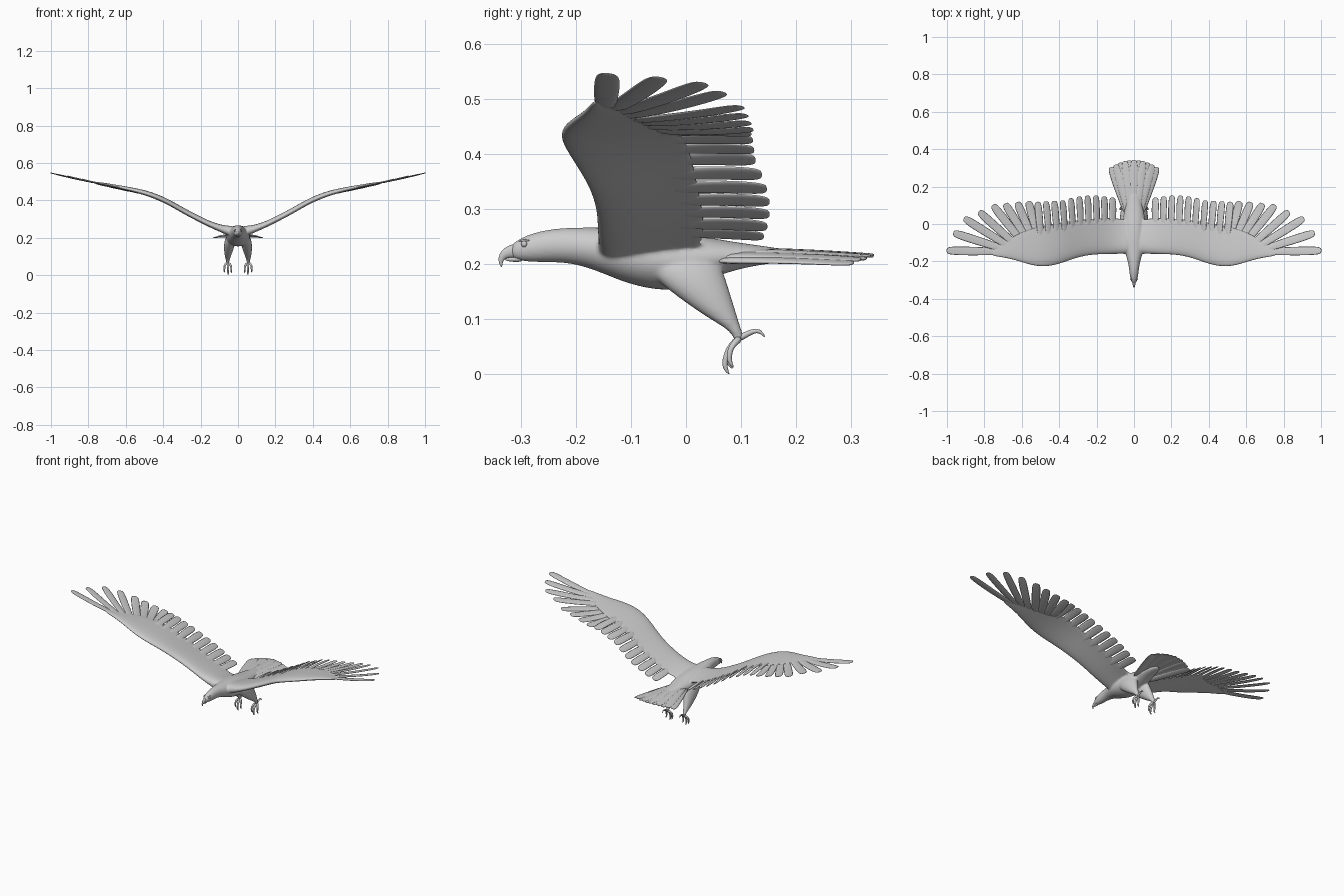
import bpy, bmesh, math
from mathutils import Vector

if "Cube" in bpy.data.objects:
    bpy.data.objects.remove(bpy.data.objects["Cube"])


# ---------- helpers ----------
def loft(bm, rings):
    """Skin a list of equal-length point rings and cap both ends."""
    vs = [[bm.verts.new(p) for p in r] for r in rings]
    n = len(vs[0])
    for a, b in zip(vs, vs[1:]):
        for i in range(n):
            j = (i + 1) % n
            bm.faces.new((a[i], a[j], b[j], b[i]))
    bm.faces.new(vs[0][::-1])
    bm.faces.new(vs[-1])


def finish(bm, name, mirror=False, sub=2, blend=False):
    """Make the object; blend fuses overlapping pieces into one soft skin."""
    bmesh.ops.recalc_face_normals(bm, faces=bm.faces[:])
    me = bpy.data.meshes.new(name)
    bm.to_mesh(me)
    bm.free()
    for p in me.polygons:
        p.use_smooth = True
    ob = bpy.data.objects.new(name, me)
    bpy.context.collection.objects.link(ob)
    if mirror:
        m = ob.modifiers.new("Mirror", 'MIRROR')
        m.use_mirror_merge = False
    s = ob.modifiers.new("Smooth", 'SUBSURF')
    s.levels = s.render_levels = sub
    if blend:
        r = ob.modifiers.new("Fuse", 'REMESH')
        r.mode = 'VOXEL'
        r.voxel_size = .004
        r.use_smooth_shade = True
        k = ob.modifiers.new("Relax", 'SMOOTH')
        k.factor, k.iterations = .5, 6
    return ob


def ellipse(c, u, v, n=16):
    return [c + u * math.cos(2 * math.pi * i / n) + v * math.sin(2 * math.pi * i / n)
            for i in range(n)]


def tube(bm, pts, radii, flat=1.0, n=10):
    """Round tube along a path; flat scales its sideways radius."""
    pts = [Vector(p) for p in pts]
    rings = []
    for i, (p, r) in enumerate(zip(pts, radii)):
        d = (pts[min(i + 1, len(pts) - 1)] - pts[max(i - 1, 0)]).normalized()
        v = d.cross(Vector((1, 0, 0))).normalized()
        u = v.cross(d).normalized()
        rings.append(ellipse(p, u * r * flat, v * r, n))
    loft(bm, rings)


def feather(bm, root, tip, half, up, thick=0.004, bow=0.0):
    """Thin blade with a lens section and a rounded tip."""
    root, tip = Vector(root), Vector(tip)
    d = tip - root
    side = d.cross(Vector(up)).normalized()
    nrm = side.cross(d).normalized()
    rings = []
    for t, w in ((0, .75), (.25, .88), (.5, .97), (.75, 1), (.9, .93), (.97, .75), (1, .4)):
        c = root + d * t + nrm * bow * math.sin(math.pi * t)
        h = nrm * thick * (1 - .6 * t)
        s = side * half * w
        rings.append([c - s, c - s * .6 + h, c + s * .6 + h,
                      c + s, c + s * .6 - h, c - s * .6 - h])
    loft(bm, rings)


# ---------- section tables ----------
# body with head and neck: y, top, bottom, half width
BODY = [(-.320, .235, .212, .008), (-.303, .248, .206, .017), (-.275, .259, .203, .023),
        (-.240, .266, .204, .027), (-.200, .268, .200, .033), (-.160, .268, .187, .047),
        (-.110, .268, .165, .060), (-.060, .266, .153, .066), (-.010, .260, .151, .066),
        (.040, .250, .172, .060), (.090, .241, .190, .047), (.140, .234, .200, .036),
        (.200, .225, .207, .018)]
# wing: x, leading y, trailing y, z, thickness
WING = [(.01, -.165, .035, .225, .075), (.05, -.161, .030, .235, .058), (.09, -.161, .030, .247, .044),
        (.15, -.162, .035, .270, .037), (.22, -.164, .030, .305, .036), (.30, -.178, .022, .347, .036),
        (.38, -.209, .012, .395, .035), (.47, -.233, -.003, .432, .032), (.55, -.222, -.025, .453, .026),
        (.63, -.194, -.055, .470, .020), (.70, -.178, -.100, .484, .015), (.77, -.169, -.128, .497, .009)]
FOIL = [(0, 0), (.03, .3), (.15, .52), (.4, .48), (.75, .25), (1, .06),
        (1, -.06), (.75, -.15), (.4, -.36), (.15, -.45), (.03, -.3)]
# legs: z, centre x, centre y, half width, half depth
LEG = [(.215, .034, -.010, .026, .066), (.190, .040, -.001, .032, .070), (.160, .046, .018, .030, .060),
       (.130, .051, .043, .024, .044), (.105, .054, .065, .018, .029), (.085, .055, .085, .012, .015),
       (.072, .055, .095, .009, .010), (.060, .055, .095, .008, .009)]


def wing_rings(rows, side=1):
    return [[Vector((side * x, le + (te - le) * u, z + v * th)) for u, v in FOIL]
            for x, le, te, z, th in rows]


def wing_at(x):
    """Interpolate trailing y, z and slope of the wing at x."""
    for a, b in zip(WING, WING[1:]):
        if x <= b[0]:
            break
    t = (x - a[0]) / (b[0] - a[0])
    return (a[2] + (b[2] - a[2]) * t, a[3] + (b[3] - a[3]) * t, (b[3] - a[3]) / (b[0] - a[0]))


# ---------- body fused with thighs and shoulders ----------
bm = bmesh.new()
loft(bm, [ellipse(Vector((0, y, (t + b) / 2)), Vector((w, 0, 0)), Vector((0, 0, (t - b) / 2)))
          for y, t, b, w in BODY])
for s in (-1, 1):
    loft(bm, [ellipse(Vector((s * x, y, z)), Vector((w, 0, 0)), Vector((0, d, 0)), 14)
              for z, x, y, w, d in LEG])
    loft(bm, wing_rings(WING[:4], s))
finish(bm, "body", blend=True)

# ---------- wings ----------
bm = bmesh.new()
loft(bm, wing_rings(WING[1:]))
finish(bm, "wing", True)

# ---------- beak ----------
bm = bmesh.new()
tube(bm, [(0, -.300, .225), (0, -.320, .224), (0, -.332, .218), (0, -.338, .207), (0, -.335, .194)],
     [.016, .0125, .009, .005, .001], .65)
finish(bm, "upper_beak")
bm = bmesh.new()
tube(bm, [(0, -.295, .211), (0, -.315, .209), (0, -.330, .209)], [.007, .005, .002], 1.2)
finish(bm, "lower_beak")

# ---------- eyes and brows ----------
bm = bmesh.new()
bmesh.ops.create_uvsphere(bm, u_segments=12, v_segments=8, radius=.006)
bmesh.ops.translate(bm, verts=bm.verts[:], vec=(.0155, -.294, .237))
finish(bm, "eye", True, 1)
bm = bmesh.new()
tube(bm, [(.010, -.304, .242), (.0145, -.295, .244), (.016, -.283, .244)], [.001, .003, .001])
finish(bm, "brow", True, 1)

# ---------- inner flight feathers ----------
bm = bmesh.new()
for i in range(10):
    x = .115 + .0425 * i
    te, z, slope = wing_at(x)
    tip_y = .142 + .018 * math.sin(math.pi * min(1, i / 6)) - .0025 * i
    tx = x + .002 * i
    feather(bm, (x, te - .07, z), (tx, tip_y, z - .006 + slope * (tx - x)), .0245,
            (-slope - .1, 0, 1), .006, .004)
finish(bm, "inner_feathers", True, 1)

# ---------- outer flight feathers: root x, y and tip x, y, z ----------
OUTER = [(.515, -.06, .565, .122, .446), (.54, -.08, .625, .117, .458), (.565, -.09, .69, .110, .472),
         (.59, -.105, .755, .102, .487), (.62, -.12, .83, .068, .513), (.65, -.13, .91, .032, .530),
         (.68, -.138, .967, -.047, .540), (.70, -.147, 1.003, -.142, .547)]
bm = bmesh.new()
for i, (x, y, tx, ty, tz) in enumerate(OUTER):
    feather(bm, (x, y, wing_at(x)[1]), (tx, ty, tz), .027, (-.25, .1 if i > 3 else 0, 1), .005, -.004)
finish(bm, "outer_feathers", True, 1)

# ---------- tail fan ----------
bm = bmesh.new()
for i in range(11):
    f = (i - 5) / 5
    feather(bm, (.036 * f, .05, .224 - .016 * f * f + .001 * (i % 2)),
            (.124 * f, .343 - .038 * f * f, .215 - .013 * f * f + .002 * (i % 2)),
            .024, (.25 * f, 0, 1), .007, .003)
finish(bm, "tail_feathers", False, 1)

# ---------- toes with claws ----------
bm = bmesh.new()
for x, dy, dz in ((.036, .004, .010), (.053, -.002, 0), (.073, .006, .012)):
    m = .055 + (x - .055) * .7
    tube(bm, [(.055, .098, .066), (m, .084 + dy, .053 + dz / 2), (x, .075 + dy, .036 + dz),
              (x, .072 + dy, .020 + dz), (x, .074 + dy, .009 + dz), (x, .081 + dy, .000 + dz)],
         [.008, .0065, .0055, .0055, .0045, .001], 1, 8)
tube(bm, [(.055, .094, .064), (.055, .108, .072), (.056, .122, .079), (.057, .135, .080), (.057, .144, .067)],
     [.007, .006, .005, .0045, .001], 1, 8)
finish(bm, "toes", True, 1)
